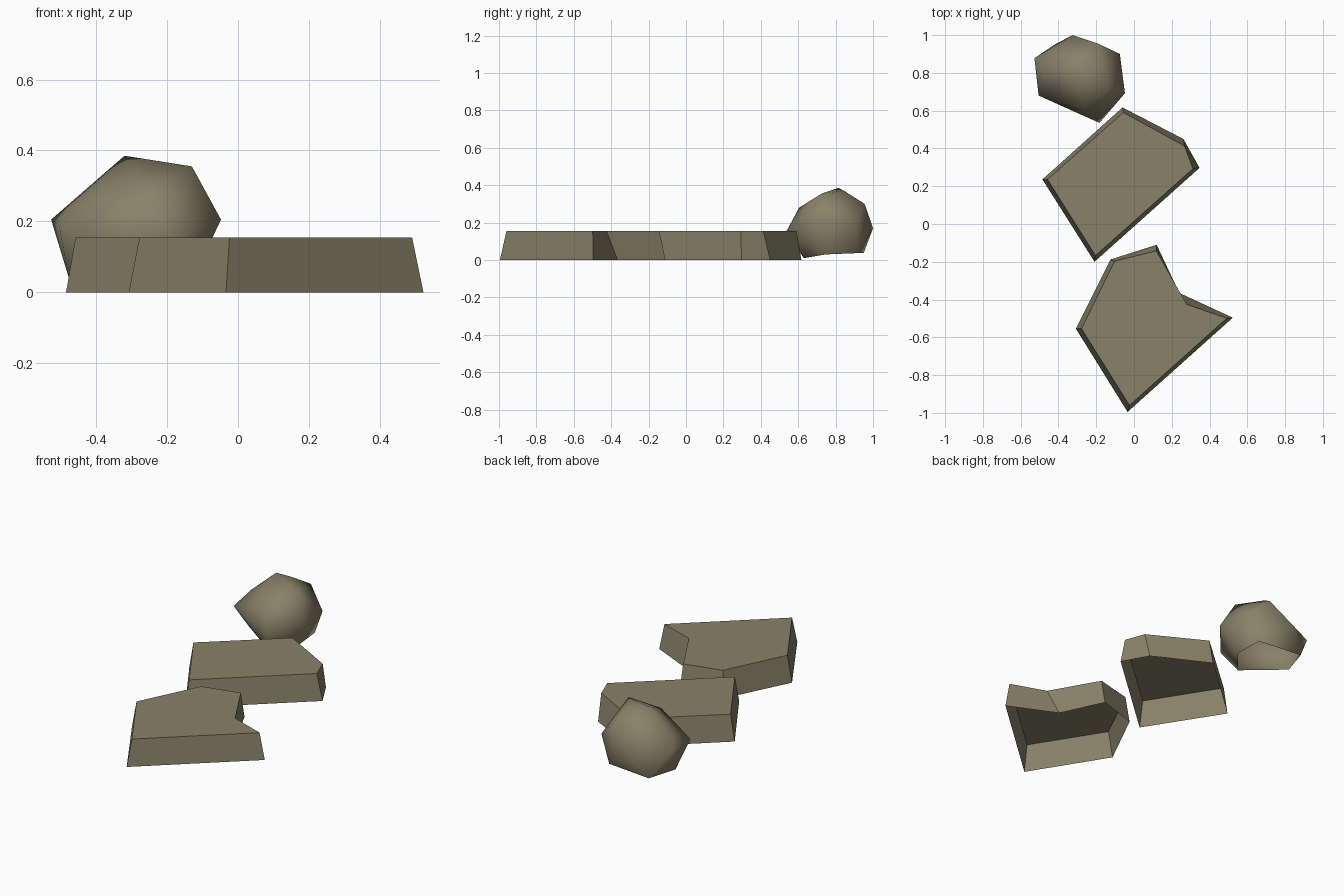
import bpy, bmesh

if "Cube" in bpy.data.objects:
    bpy.data.objects.remove(bpy.data.objects["Cube"])

stone = bpy.data.materials.new("grey brown stone")
stone.diffuse_color = (0.25, 0.22, 0.14, 1)
stone.use_nodes = True
stone.node_tree.nodes["Principled BSDF"].inputs["Base Color"].default_value = stone.diffuse_color


def finish(name, bm):
    bmesh.ops.recalc_face_normals(bm, faces=bm.faces)
    me = bpy.data.meshes.new(name)
    bm.to_mesh(me)
    bm.free()
    me.materials.append(stone)
    ob = bpy.data.objects.new(name, me)
    bpy.context.collection.objects.link(ob)
    return ob


def slab(name, base, top, height=0.155):
    """Tapered slab, open underneath: side walls plus a flat top."""
    bm = bmesh.new()
    lo = [bm.verts.new((x, y, 0)) for x, y in base]
    hi = [bm.verts.new((x, y, height)) for x, y in top]
    n = len(lo)
    for i in range(n):
        j = (i + 1) % n
        bm.faces.new((lo[i], lo[j], hi[j], hi[i]))
    bm.faces.new(hi)
    # walls must point outward on the open shell
    return finish(name, bm)


# Front slab with a notch broken out of its right side
slab("front_slab",
     [(-.034, -.995), (.523, -.496), (.24, -.365), (.12, -.11), (-.125, -.188), (-.308, -.554)],
     [(-.024, -.96), (.491, -.499), (.279, -.425), (.118, -.142), (-.103, -.197), (-.278, -.554)])

# Middle slab with a clipped corner
slab("middle_slab",
     [(-.209, -.2), (.347, .297), (.262, .45), (-.061, .617), (-.485, .236)],
     [(-.204, -.167), (.312, .293), (.267, .413), (-.056, .59), (-.458, .236)])

# Round boulder: rings of points wrapped in a hull, open underneath
rim = [(-.23, .63, .01), (-.477, .78, .04), (-.42, .95, .037), (-.14, .92, .037), (-.13, .75, .03)]
middle = [(-.325, 1.0, .17), (-.075, .9, .19), (-.048, .692, .205),
          (-.183, .535, .15), (-.505, .68, .19), (-.527, .878, .205)]
upper = [(-.13, .725, .355), (-.26, .605, .28), (-.19, .955, .30),
         (-.47, .79, .25), (-.24, .845, .37), (-.32, .815, .385)]
bm = bmesh.new()
for p in rim + middle + upper:
    bm.verts.new(p)
bmesh.ops.convex_hull(bm, input=bm.verts)
bmesh.ops.recalc_face_normals(bm, faces=bm.faces)
under = [f for f in bm.faces if all(v.co.z < 0.06 for v in f.verts)]
bmesh.ops.delete(bm, geom=under, context='FACES')
boulder = finish("boulder", bm)
for p in boulder.data.polygons:
    p.use_smooth = True
